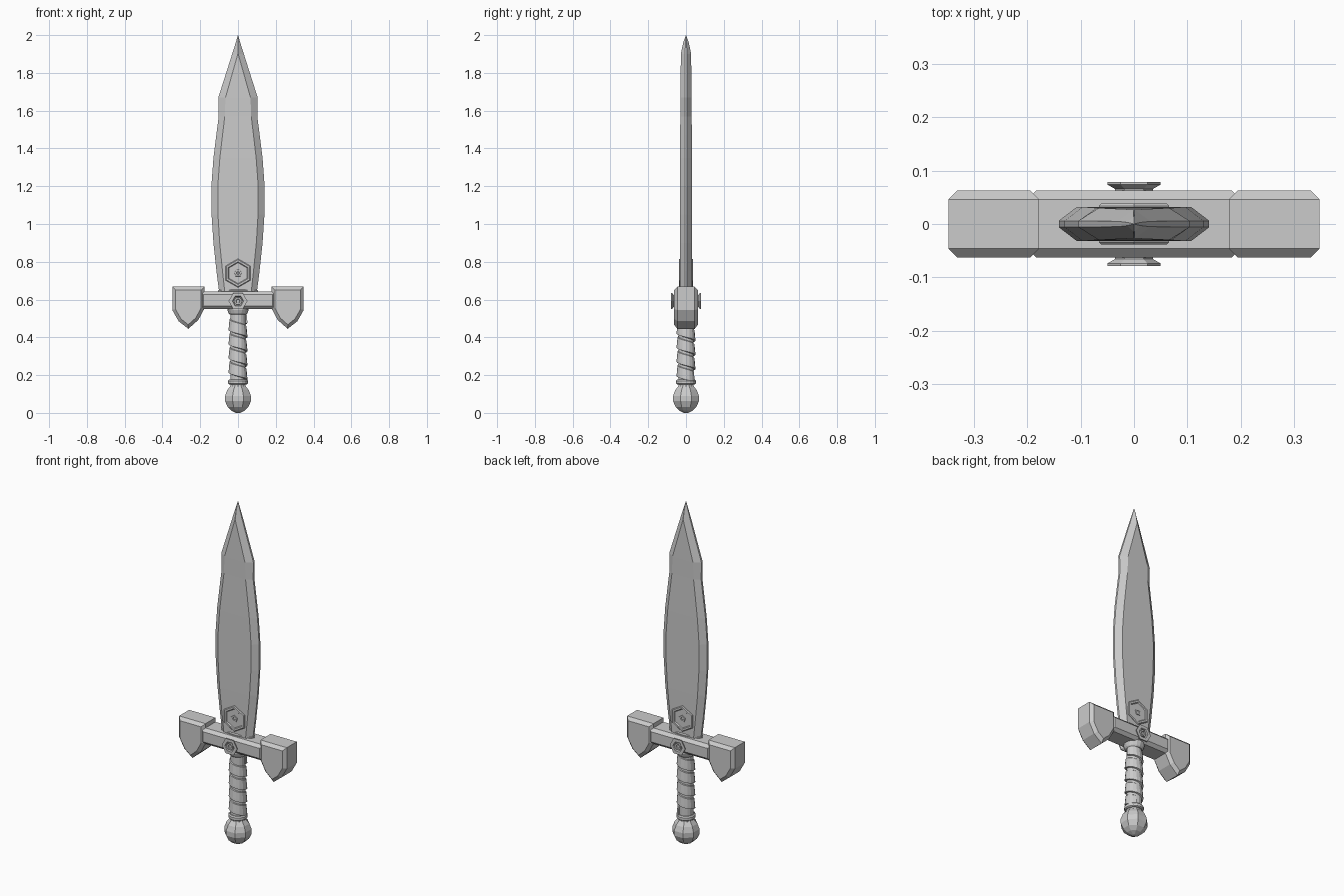
import bpy, bmesh, math
from mathutils import Vector

if "Cube" in bpy.data.objects:
    bpy.data.objects.remove(bpy.data.objects["Cube"])

steel = bpy.data.materials.new("grey steel")
steel.diffuse_color = (0.6, 0.6, 0.6, 1)
steel.use_nodes = True
steel.node_tree.nodes["Principled BSDF"].inputs["Base Color"].default_value = steel.diffuse_color


def make(name, verts, faces):
    mesh = bpy.data.meshes.new(name)
    mesh.from_pydata(verts, [], faces)
    bm = bmesh.new()
    bm.from_mesh(mesh)
    bmesh.ops.remove_doubles(bm, verts=bm.verts, dist=1e-5)
    bmesh.ops.recalc_face_normals(bm, faces=bm.faces)
    bm.to_mesh(mesh)
    bm.free()
    mesh.materials.append(steel)
    obj = bpy.data.objects.new(name, mesh)
    bpy.context.collection.objects.link(obj)
    return obj


def loft(name, rings):
    """Skin a list of equal-length rings and cap both ends."""
    n = len(rings[0])
    faces = [(k * n + i, k * n + (i + 1) % n, (k + 1) * n + (i + 1) % n, (k + 1) * n + i)
             for k in range(len(rings) - 1) for i in range(n)]
    faces += [tuple(range(n)), tuple(range((len(rings) - 1) * n, len(rings) * n))]
    return make(name, [p for r in rings for p in r], faces)


def lathe(name, profile, sides, turn=0.0, z=0.0, side=0):
    """Turn (radius, height) pairs about z, or about the y axis when side is +1 or -1."""
    rings = []
    for r, h in profile:
        ring = []
        for i in range(sides):
            a = turn + math.tau * i / sides
            c, s = r * math.cos(a), r * math.sin(a)
            ring.append((c, side * h, z + s) if side else (c, s, z + h))
        rings.append(ring)
    return loft(name, rings)


def inset(outline, d):
    """Offset a counter-clockwise outline inward by d."""
    out = []
    for i, p in enumerate(outline):
        p = Vector(p)
        a = (p - Vector(outline[i - 1])).normalized()
        b = (Vector(outline[(i + 1) % len(outline)]) - p).normalized()
        na, nb = Vector((-a.y, a.x)), Vector((-b.y, b.x))
        out.append(p + (na + nb) * d / (1 + na.dot(nb)))
    return out


def chamfered_plate(name, outline, y=0.063, c=0.017):
    small = inset(outline, c)
    layers = [(-y, small), (c - y, outline), (y - c, outline), (y, small)]
    return loft(name, [[(p[0], v, p[1]) for p in pts] for v, pts in layers])


# Blade: height, half width, half width of the flat, half thickness, half edge
stations = [(0.64, 0.100, 0.070, 0.031, 0.006), (0.75, 0.114, 0.082, 0.031, 0.006),
            (0.90, 0.130, 0.097, 0.032, 0.006), (1.05, 0.140, 0.106, 0.032, 0.006),
            (1.20, 0.141, 0.107, 0.032, 0.006), (1.35, 0.130, 0.096, 0.032, 0.006),
            (1.47, 0.115, 0.082, 0.031, 0.006), (1.57, 0.102, 0.070, 0.030, 0.006),
            (1.67, 0.104, 0.066, 0.030, 0.006), (1.90, 0.031, 0.001, 0.027, 0.005),
            (1.96, 0.012, 0.0005, 0.015, 0.003), (2.0, 0.0005, 0.0002, 0.0005, 0.0002)]
loft("blade", [[(w, -e, z), (w, e, z), (f, t, z), (-f, t, z),
                (-w, e, z), (-w, -e, z), (-f, -t, z), (f, -t, z)]
               for z, w, f, t, e in stations])

# Oval collar where the blade meets the guard
loft("blade_collar", [[(w * math.cos(math.tau * i / 16), d * math.sin(math.tau * i / 16), z)
                       for i in range(16)]
                      for z, w, d in [(0.63, 0.105, 0.037), (0.648, 0.105, 0.037),
                                      (0.654, 0.095, 0.032)]])

# Crossguard bar and its two hanging ends
chamfered_plate("guard_bar", [(-0.20, 0.55), (0.20, 0.55), (0.20, 0.643), (-0.20, 0.643)])
end = [(0.178, 0.552), (0.210, 0.492), (0.263, 0.445), (0.315, 0.486),
       (0.348, 0.545), (0.348, 0.668), (0.178, 0.668)]
chamfered_plate("guard_end_right", end)
chamfered_plate("guard_end_left", [(-x, z) for x, z in reversed(end)])

# Hexagonal badges and bolts on both faces
for side, label in ((-1, "front"), (1, "back")):
    lathe("badge_frame_" + label, [(0.076, 0.025), (0.076, 0.034), (0.071, 0.038),
                                   (0.060, 0.038), (0.055, 0.033)],
          6, math.pi / 6, 0.74, side)
    lathe("badge_stud_" + label, [(0.022, 0.030), (0.020, 0.037), (0.010, 0.037), (0.007, 0.034)],
          5, math.pi / 2, 0.74, side)
    lathe("bolt_" + label, [(0.036, 0.055), (0.036, 0.066), (0.050, 0.074), (0.050, 0.079),
                            (0.030, 0.079), (0.026, 0.070)], 6, 0, 0.592, side)
    lathe("bolt_stud_" + label, [(0.022, 0.065), (0.020, 0.078), (0.012, 0.078), (0.010, 0.072)],
          8, math.pi / 8, 0.592, side)

# Grip core with a strap wound around it
lathe("grip_core", [(0.041, 0.14), (0.041, 0.56)], 16)
steps, turns, pitch = 16, 5, 0.075
strap = [(0.036, 0.0), (0.050, 0.004), (0.049, 0.018), (0.045, 0.060), (0.036, 0.068)]
loft("grip_strap", [[(r * math.cos(a), r * math.sin(a), 0.472 + h - pitch * k / steps)
                     for r, h in strap]
                    for k in range(steps * turns - 12)
                    for a in [math.tau * k / steps]])
lathe("grip_collar_top", [(0.044, 0.520), (0.050, 0.528), (0.056, 0.545), (0.056, 0.556)], 16)
lathe("grip_collar_bottom", [(0.046, 0.150), (0.052, 0.155), (0.052, 0.170), (0.046, 0.176)], 16)

# Faceted pommel
lathe("pommel", [(0.012, 0.0), (0.038, 0.012), (0.060, 0.032), (0.074, 0.062),
                 (0.074, 0.090), (0.062, 0.120), (0.044, 0.142), (0.040, 0.155)],
      8, math.pi / 8)
